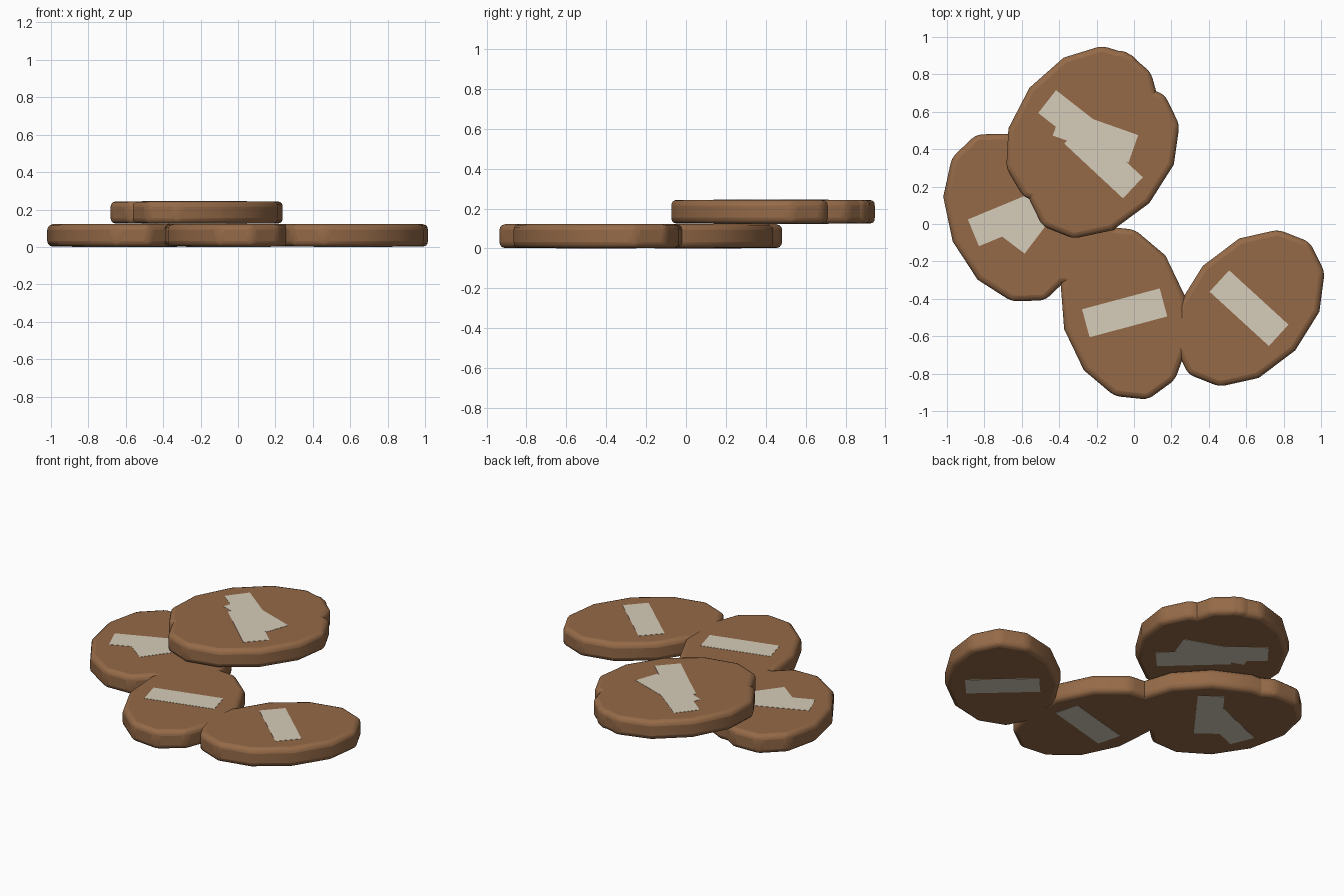
import bpy
import bmesh
from math import cos, sin, pi, radians
from mathutils import Matrix

cube = bpy.data.objects.get("Cube")
if cube:
    bpy.data.objects.remove(cube, do_unlink=True)


def make_material(name, color):
    mat = bpy.data.materials.new(name)
    mat.use_nodes = True
    mat.diffuse_color = (*color, 1)
    bsdf = mat.node_tree.nodes["Principled BSDF"]
    bsdf.inputs["Base Color"].default_value = (*color, 1)
    bsdf.inputs["Roughness"].default_value = 0.8
    return mat


BROWN = make_material("warm brown", (0.30, 0.144, 0.064))
CREAM = make_material("pale cream", (0.67, 0.61, 0.49))

SIDES = 12
LONG, SHORT = 0.48, 0.335      # half axes of the oval
THICK = 0.12
LIFT = 0.0015                  # how far a stripe stands proud
STRIPE = (0.43, 0.155)


def add_object(name, bm, mat, x, y, z, angle):
    bmesh.ops.recalc_face_normals(bm, faces=bm.faces)
    mesh = bpy.data.meshes.new(name)
    bm.to_mesh(mesh)
    bm.free()
    mesh.materials.append(mat)
    obj = bpy.data.objects.new(name, mesh)
    obj.location = (x, y, z)
    obj.rotation_euler.z = radians(angle)
    bpy.context.collection.objects.link(obj)
    return obj


def add_disc(name, x, y, z, angle):
    # Twelve-sided oval slab, long axis across the stripe, rounded rim
    bm = bmesh.new()
    ring = [bm.verts.new((SHORT * sin(2 * pi * i / SIDES),
                          LONG * cos(2 * pi * i / SIDES), 0))
            for i in range(SIDES)]
    base = bm.faces.new(ring)
    grown = bmesh.ops.extrude_face_region(bm, geom=[base])["geom"]
    top = [v for v in grown if isinstance(v, bmesh.types.BMVert)]
    bmesh.ops.translate(bm, verts=top, vec=(0, 0, THICK))
    disc = add_object(name, bm, BROWN, x, y, z, angle)
    bevel = disc.modifiers.new("rounded_rim", 'BEVEL')
    bevel.width = 0.03
    bevel.segments = 3
    bevel.limit_method = 'ANGLE'
    bevel.angle_limit = radians(30)
    bpy.ops.object.select_all(action='DESELECT')
    disc.select_set(True)
    bpy.context.view_layer.objects.active = disc
    bpy.ops.object.shade_smooth_by_angle(angle=radians(30))


def add_stripe(name, x, y, z, angle):
    # Thin plate set into a face of the disc
    bm = bmesh.new()
    bmesh.ops.create_cube(bm, size=1, matrix=Matrix.Diagonal((*STRIPE, 2 * LIFT, 1)))
    add_object(name, bm, CREAM, x, y, z, angle)


# Name, centre, base height and stripe direction of each disc
LOW, HIGH = LIFT, 0.124
DISCS = [
    ("side_disc", -0.66, 0.035, LOW, 22.5),
    ("side_inner_disc", -0.517, 0.06, LOW, 53),
    ("front_disc", -0.05, -0.475, LOW, 15),
    ("far_disc", 0.615, -0.45, LOW, -42.5),
    ("upper_back_disc", -0.295, 0.522, HIGH, -38),
    ("upper_front_disc", -0.163, 0.34, HIGH, -43),
    ("upper_middle_disc", -0.206, 0.474, HIGH, -19.5),
]

for name, x, y, z, angle in DISCS:
    add_disc(name, x, y, z, angle)
    add_stripe(name + "_top_stripe", x, y, z + THICK, angle)
    add_stripe(name + "_bottom_stripe", x, y, z, angle)
